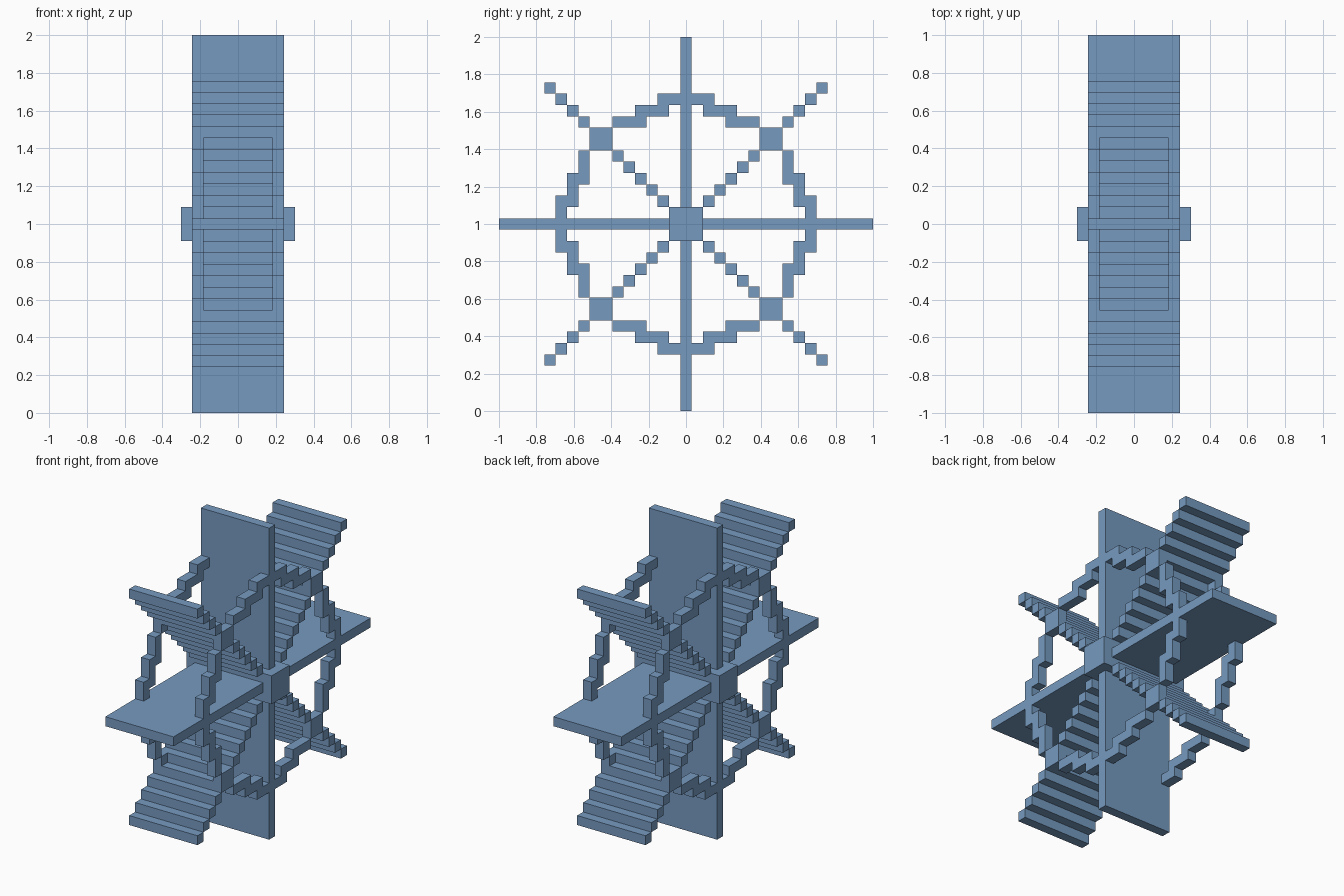
import bpy
import bmesh

cube = bpy.data.objects.get("Cube")
if cube:
    bpy.data.objects.remove(cube, do_unlink=True)

U = 2 / 33          # one block; the wheel is 33 blocks across
CENTRE_Z = 1.0

blue = bpy.data.materials.new("steel blue")
blue.use_nodes = True
COLOUR = (0.181, 0.323, 0.527, 1)
blue.diffuse_color = COLOUR
blue.node_tree.nodes["Principled BSDF"].inputs["Base Color"].default_value = COLOUR


def finish(name, bm):
    bmesh.ops.remove_doubles(bm, verts=bm.verts, dist=1e-5)
    mesh = bpy.data.meshes.new(name)
    bm.to_mesh(mesh)
    bm.free()
    mesh.materials.append(blue)
    obj = bpy.data.objects.new(name, mesh)
    bpy.context.collection.objects.link(obj)


def blocks(name, cells, x0, x1):
    """Stretch a set of (y, z) grid cells from x0 to x1, keeping only outer faces."""
    bm = bmesh.new()

    def face(points):
        bm.faces.new([bm.verts.new((x * U, y * U, CENTRE_Z + z * U)) for x, y, z in points])

    for y, z in cells:
        corners = [(y - .5, z - .5), (y + .5, z - .5), (y + .5, z + .5), (y - .5, z + .5)]
        face([(x1, *c) for c in corners])
        face([(x0, *c) for c in reversed(corners)])
        for i, (dy, dz) in enumerate([(0, -1), (1, 0), (0, 1), (-1, 0)]):
            if (y + dy, z + dz) not in cells:
                a, b = corners[i], corners[(i + 1) % 4]
                face([(x0, *a), (x0, *b), (x1, *b), (x1, *a)])
    finish(name, bm)


def box(name, x, y, z):
    """Box from (low, high) ranges in block units."""
    bm = bmesh.new()
    bmesh.ops.create_cube(bm, size=1)
    for v in bm.verts:
        lo_hi = [r[0] if c < 0 else r[1] for c, r in zip(v.co, (x, y, z))]
        v.co = (lo_hi[0] * U, lo_hi[1] * U, CENTRE_Z + lo_hi[2] * U)
    finish(name, bm)


# Hub
box("hub", (-5, 5), (-1.5, 1.5), (-1.5, 1.5))

# Straight paddles
thin, width = (-.5, .5), (-4, 4)
for low, high, vert, horiz in ((1.5, 16.5, "top", "back"), (-16.5, -1.5, "bottom", "front")):
    box(vert + "_paddle", width, thin, (low, high))
    box(horiz + "_paddle", width, (low, high), thin)

# Stepped diagonal paddles
for sy, back in ((-1, "front"), (1, "back")):
    for sz, up in ((-1, "lower"), (1, "upper")):
        blocks(f"{up}_{back}_stepped_paddle",
               {(sy * k, sz * k) for k in range(2, 13)}, -4, 4)

# Stepped rims: one eighth of the ring, mirrored across the axes and diagonals
eighth = [(1, 11), (2, 11), (2, 10), (3, 10), (4, 10), (4, 9), (5, 9), (6, 9), (7, 8)]
ring = set()
for a, b in eighth:
    for sy in (-1, 1):
        for sz in (-1, 1):
            ring |= {(sy * a, sz * b), (sy * b, sz * a)}
blocks("left_rim", ring, 3, 4)
blocks("right_rim", ring, -4, -3)
